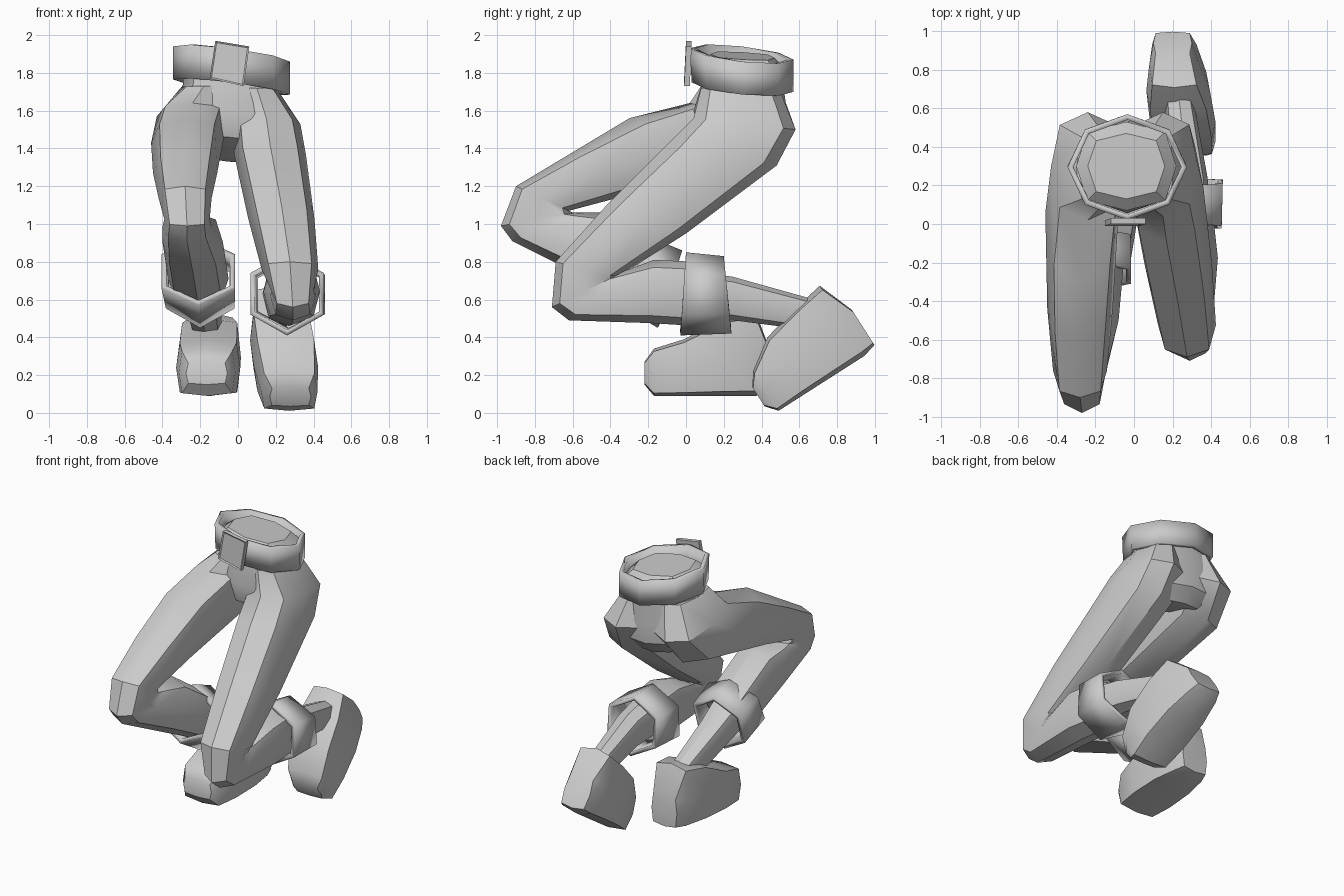
import bpy, bmesh, math
from mathutils import Vector

cube = bpy.data.objects.get("Cube")
if cube:
    bpy.data.objects.remove(cube)

grey = bpy.data.materials.new("plain_grey")
grey.use_nodes = True
COLOUR = (0.6, 0.6, 0.6, 1)
grey.diffuse_color = COLOUR
grey.node_tree.nodes["Principled BSDF"].inputs["Base Color"].default_value = COLOUR


def finish(name, bm, angle=36):
    bmesh.ops.recalc_face_normals(bm, faces=bm.faces)
    mesh = bpy.data.meshes.new(name)
    bm.to_mesh(mesh)
    bm.free()
    mesh.materials.append(grey)
    obj = bpy.data.objects.new(name, mesh)
    bpy.context.collection.objects.link(obj)
    bpy.ops.object.select_all(action='DESELECT')
    obj.select_set(True)
    bpy.context.view_layer.objects.active = obj
    bpy.ops.object.shade_smooth_by_angle(angle=math.radians(angle))
    return obj


def loft(name, sections, corner=1.08, sides=8, tilt=0, angle=36, wall=0):
    """Each section: front (y, z), back (y, z), centre x, half width."""
    bm = bmesh.new()
    rings = []
    for front, back, cx, half in sections:
        f, b = Vector((cx, *front)), Vector((cx, *back))
        mid, axis = (f + b) / 2, (f - b) / 2
        ring = []
        for k in range(sides):
            a = k * math.tau / sides
            s = corner if k % 2 else 1
            p = mid + axis * math.cos(a) * s
            p.x += half * math.sin(a) * s
            p.z -= tilt * (p.x - cx)
            ring.append(bm.verts.new(p))
        rings.append(ring)
    for lower, upper in zip(rings, rings[1:]):
        for k in range(sides):
            n = (k + 1) % sides
            bm.faces.new((lower[k], lower[n], upper[n], upper[k]))
    if not wall:
        bm.faces.new(rings[0])
        bm.faces.new(rings[-1])
    obj = finish(name, bm, angle)
    if wall:
        mod = obj.modifiers.new("wall", 'SOLIDIFY')
        mod.thickness = wall
        mod.offset = -1
    return obj


def band(name, sections, sides, tilt=0):
    """Open, flat-sided hoop with a visible wall."""
    loft(name, sections, corner=1, sides=sides, tilt=tilt, angle=5, wall=.03)


def shoe(name, toe, pitch, toe_x, heel_x, instep):
    """Shoe profile along the sole, pitched about the toe."""
    profile = [(-.02, .06, .18, .11), (.03, 0, .25, .15), (.19, 0, instep, .17),
               (.40, 0, .41, .165), (.57, 0, .44, .13), (.645, .02, .24, .10)]
    c, s = math.cos(pitch), math.sin(pitch)

    def place(u, v):
        return (toe[0] + u * c - v * s, toe[1] + u * s + v * c)

    loft(name, [(place(u, top), place(u, sole), toe_x + (heel_x - toe_x) * u / .65, w)
                for u, sole, top, w in profile], corner=1.25, angle=40)


# Pelvis and buttocks
loft("pelvis", [((.13, 1.90), (.47, 1.88), -.04, .20),
                ((.07, 1.85), (.53, 1.82), -.04, .26),
                ((.08, 1.73), (.52, 1.70), -.04, .25),
                ((.04, 1.60), (.54, 1.56), -.05, .31),
                ((.08, 1.46), (.53, 1.42), -.05, .28),
                ((.22, 1.38), (.45, 1.33), -.05, .16)], corner=1.1, tilt=.1)

# Left trouser leg, knee low
loft("left_trouser_leg", [((.08, 1.72), (.50, 1.70), .10, .11),
                          ((.04, 1.56), (.58, 1.50), .15, .18),
                          ((-.10, 1.42), (.48, 1.31), .17, .19),
                          ((-.42, 1.10), (.00, .95), .23, .175),
                          ((-.69, .80), (-.36, .72), .275, .15),
                          ((-.71, .56), (-.36, .73), .29, .11),
                          ((-.62, .49), (-.33, .75), .29, .12),
                          ((-.18, .475), (-.17, .81), .285, .15),
                          ((.05, .46), (.05, .80), .27, .14)])
# Right trouser leg, knee raised
loft("right_trouser_leg", [((.08, 1.73), (.50, 1.72), -.18, .12),
                           ((.02, 1.64), (.58, 1.50), -.24, .19),
                           ((-.30, 1.56), (.42, 1.30), -.27, .19),
                           ((-.60, 1.38), (-.28, 1.16), -.28, .17),
                           ((-.90, 1.20), (-.62, 1.07), -.28, .14),
                           ((-.98, .99), (-.60, 1.06), -.27, .12),
                           ((-.92, .91), (-.54, 1.06), -.27, .13),
                           ((-.60, .75), (-.40, 1.06), -.24, .16),
                           ((-.24, .57), (-.10, .85), -.21, .16)])

# Turned-up cuffs
band("left_cuff", [((-.03, .41), (.00, .85), .26, .225),
                   ((.24, .42), (.20, .83), .27, .22)], 6)
band("right_cuff", [((-.35, .57), (-.19, .93), -.21, .225),
                    ((-.15, .45), (-.02, .86), -.20, .21)], 6)

# Lower shins
loft("left_shin", [((.00, .50), (.00, .76), .29, .12),
                   ((.25, .49), (.25, .72), .28, .10),
                   ((.64, .44), (.68, .60), .23, .075)])
loft("right_shin", [((-.28, .60), (-.16, .82), -.21, .12),
                    ((-.08, .50), (.00, .70), -.19, .10),
                    ((.26, .34), (.33, .50), -.16, .075)])

# Shoes
shoe("left_shoe", (.465, -.005), math.radians(32.6), .275, .20, .36)
shoe("right_shoe", (-.20, .09), 0, -.165, -.14, .30)

# Belt
band("belt", [((.03, 1.75), (.57, 1.70), -.035, .31),
              ((.02, 1.93), (.57, 1.87), -.035, .31)], 8, tilt=.13)

# Buckle plate with a rim and sunken face
bm = bmesh.new()
corners = [(-.15, 1.77, -.01), (.03, 1.73, -.01), (.06, 1.94, .0), (-.12, 1.97, .0)]
front = [bm.verts.new((x, y, z)) for x, z, y in corners]
back = [bm.verts.new((x, y + .03, z)) for x, z, y in corners]
face = bm.faces.new(front)
bm.faces.new(back)
for i in range(4):
    j = (i + 1) % 4
    bm.faces.new((front[i], front[j], back[j], back[i]))
bmesh.ops.recalc_face_normals(bm, faces=bm.faces)
bmesh.ops.inset_region(bm, faces=[face], thickness=.012, depth=-.006)
finish("buckle", bm, 20)
